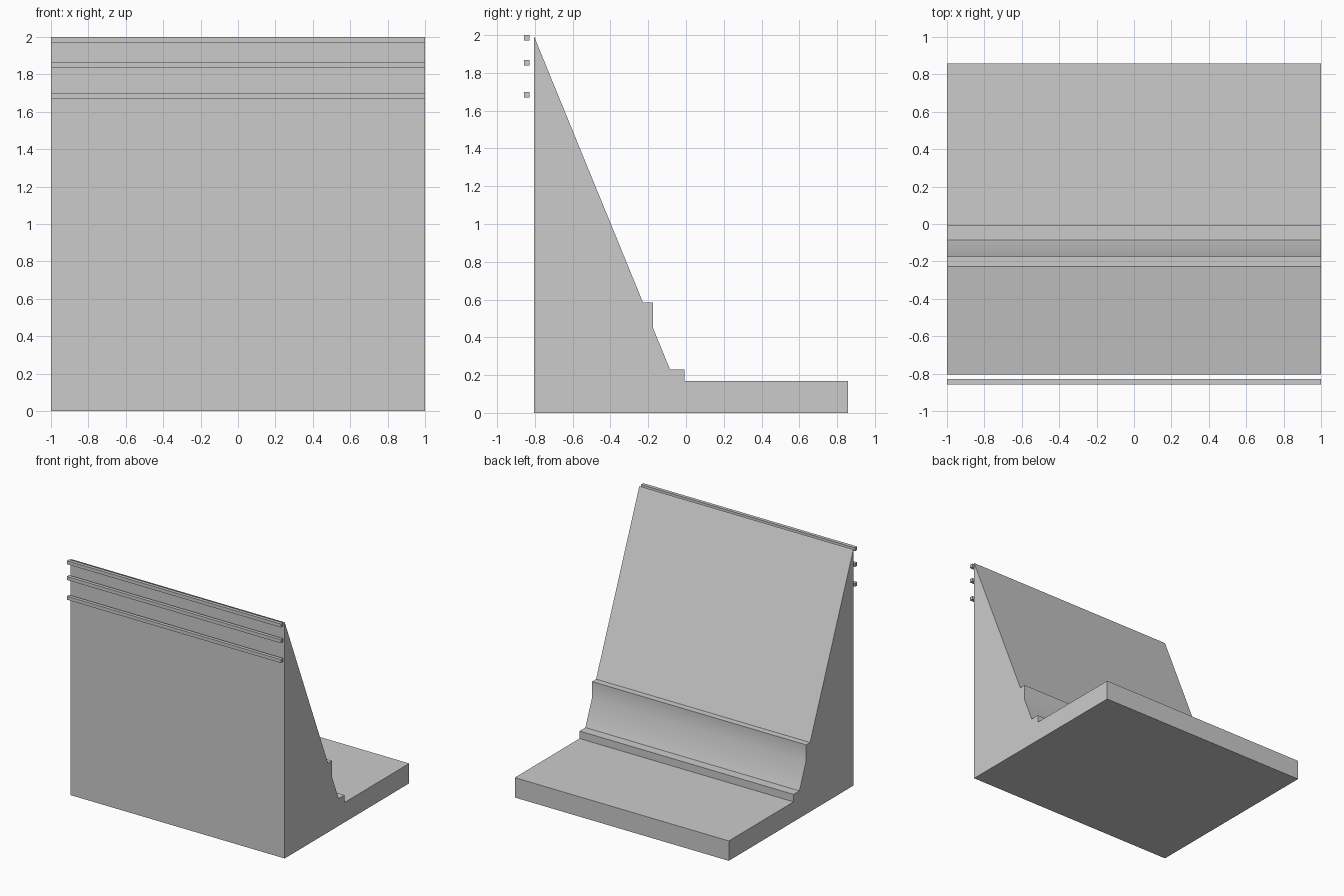
import bpy
import bmesh

default = bpy.data.objects.get("Cube")
if default:
    bpy.data.objects.remove(default, do_unlink=True)

GREY = (0.6, 0.6, 0.6, 1.0)
grey = bpy.data.materials.new("light grey")
grey.use_nodes = True
grey.diffuse_color = GREY
grey.node_tree.nodes["Principled BSDF"].inputs["Base Color"].default_value = GREY


def extrude_profile(name, profile, half_width=1.0):
    """Sweep a closed (y, z) outline along x."""
    bm = bmesh.new()
    end = bm.faces.new([bm.verts.new((-half_width, y, z)) for y, z in profile])
    result = bmesh.ops.extrude_face_region(bm, geom=[end])
    moved = [v for v in result["geom"] if isinstance(v, bmesh.types.BMVert)]
    bmesh.ops.translate(bm, verts=moved, vec=(2 * half_width, 0, 0))
    bmesh.ops.recalc_face_normals(bm, faces=bm.faces)
    mesh = bpy.data.meshes.new(name)
    bm.to_mesh(mesh)
    bm.free()
    mesh.materials.append(grey)
    obj = bpy.data.objects.new(name, mesh)
    bpy.context.collection.objects.link(obj)
    return obj


# Wedge-shaped back with two ledges and a flat foot plate
body = extrude_profile("stand_body", [
    (-0.805, 0), (0.857, 0), (0.857, 0.168), (-0.007, 0.168),
    (-0.007, 0.231), (-0.085, 0.231), (-0.175, 0.45), (-0.175, 0.585),
    (-0.228, 0.585), (-0.805, 1.995),
])

# Soft transition on the shallow bend between the ledges
bpy.ops.object.select_all(action="DESELECT")
body.select_set(True)
bpy.context.view_layer.objects.active = body
bpy.ops.object.shade_smooth_by_angle(angle=0.5236)

# Three square rails along the front, near the top
SIZE = 0.029
for label, z in (("upper", 1.971), ("middle", 1.838), ("lower", 1.671)):
    extrude_profile(label + "_rail", [
        (-0.857, z), (-0.857 + SIZE, z),
        (-0.857 + SIZE, z + SIZE), (-0.857, z + SIZE),
    ])
